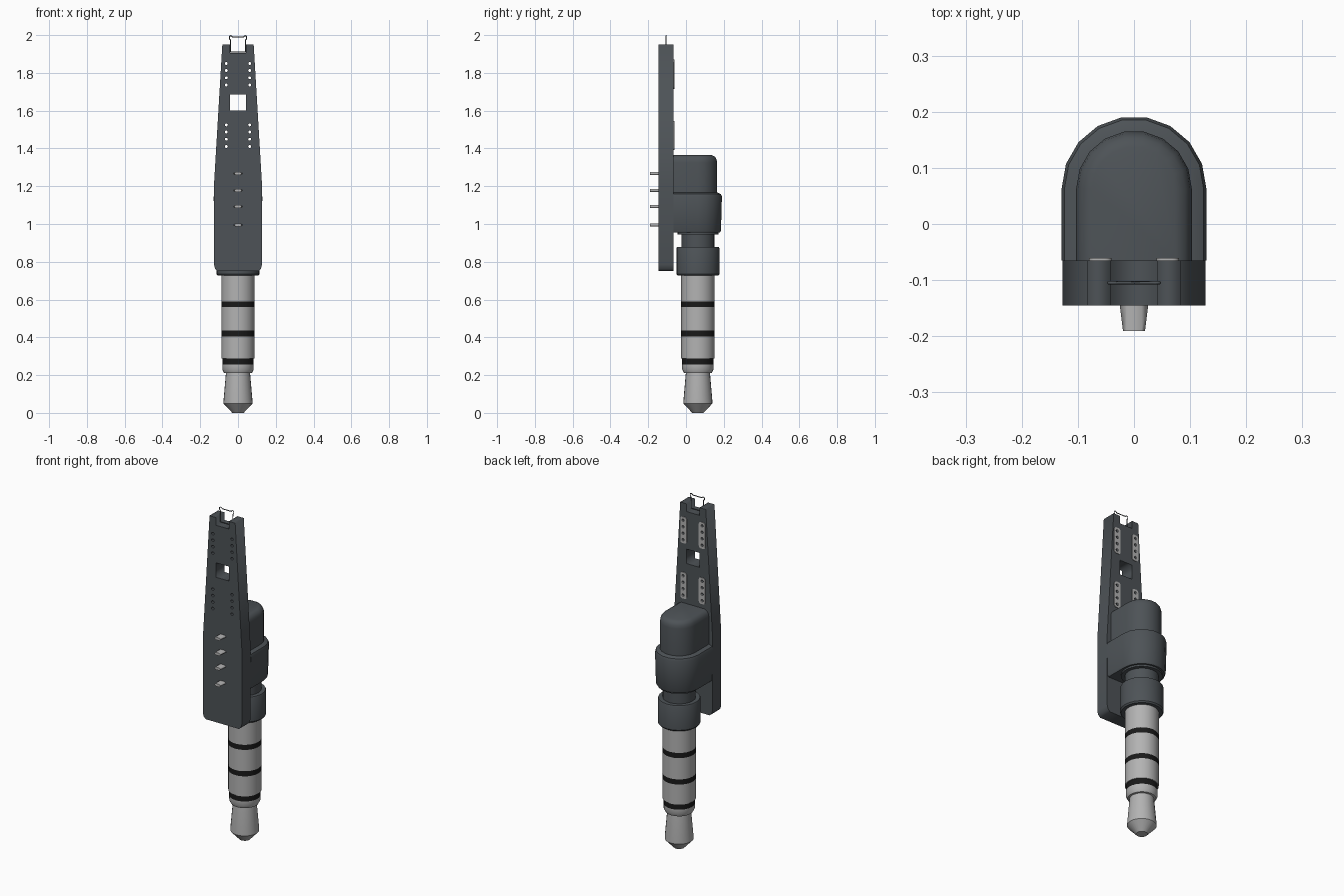
import bpy, bmesh, math
from mathutils import Vector

cube = bpy.data.objects.get("Cube")
if cube:
    bpy.data.objects.remove(cube, do_unlink=True)


def material(name, rgb, rough=0.5):
    m = bpy.data.materials.new(name)
    m.use_nodes = True
    m.diffuse_color = (*rgb, 1)
    bsdf = next(n for n in m.node_tree.nodes if n.type == 'BSDF_PRINCIPLED')
    bsdf.inputs["Base Color"].default_value = (*rgb, 1)
    bsdf.inputs["Roughness"].default_value = rough
    return m


SLATE = material("slate plastic", (0.075, 0.086, 0.095))
METAL = material("light metal", (0.45, 0.45, 0.45))
BLACK = material("black insulator", (0.01, 0.01, 0.01))

AXIS_Y = 0.063        # centre line of the plug
BACK, FRONT = -0.065, -0.145   # faces of the board


def finish(obj, angle=None):
    bpy.ops.object.select_all(action='DESELECT')
    obj.select_set(True)
    bpy.context.view_layer.objects.active = obj
    if angle:
        bpy.ops.object.shade_smooth_by_angle(angle=math.radians(angle))


def circle(r, n=24):
    return [(r * math.cos(math.tau * i / n), AXIS_Y + r * math.sin(math.tau * i / n))
            for i in range(n)]


def arch(r, n=9):
    """Half round towards the back, flat against the board."""
    arc = [(r * math.cos(math.pi * i / n), AXIS_Y + r * math.sin(math.pi * i / n))
           for i in range(n + 1)]
    return arc + [(-r, BACK), (r, BACK)]


def loft(name, profile, section, mats, bands=(), angle=32):
    """Stack sections given as (z, radius); bands get the second material."""
    bm = bmesh.new()
    rings = [[bm.verts.new((x, y, z)) for x, y in section(r)] for z, r in profile]
    for low, high in zip(rings, rings[1:]):
        n = len(low)
        for i in range(n):
            j = (i + 1) % n
            f = bm.faces.new((low[i], low[j], high[j], high[i]))
            mid = f.calc_center_median().z
            f.material_index = int(any(a < mid < b for a, b in bands))
    bm.faces.new(rings[0][::-1])
    bm.faces.new(rings[-1])
    me = bpy.data.meshes.new(name)
    bm.to_mesh(me)
    bm.free()
    for m in mats:
        me.materials.append(m)
    obj = bpy.data.objects.new(name, me)
    bpy.context.collection.objects.link(obj)
    finish(obj, angle)
    return obj


def sheet(name, outlines, y0, y1, mat):
    """Extrude filled x-z outlines, inner ones being holes, from y0 to y1."""
    cu = bpy.data.curves.new(name, 'CURVE')
    cu.dimensions = '2D'
    cu.fill_mode = 'BOTH'
    cu.extrude = abs(y1 - y0) / 2
    for pts in outlines:
        s = cu.splines.new('POLY')
        s.points.add(len(pts) - 1)
        for p, (x, z) in zip(s.points, pts):
            p.co = (x, z, 0, 1)
        s.use_cyclic_u = True
    cu.materials.append(mat)
    obj = bpy.data.objects.new(name, cu)
    obj.location.y = (y0 + y1) / 2
    obj.rotation_euler.x = math.pi / 2
    bpy.context.collection.objects.link(obj)
    finish(obj)
    bpy.ops.object.convert(target='MESH')
    return bpy.context.object


def hole(x, z, r=0.008, n=10):
    return [(x + r * math.cos(math.tau * i / n), z + r * math.sin(math.tau * i / n))
            for i in range(n)]


def rounded(x, z, w, h, r, n=4):
    pts = []
    for k, (sx, sz) in enumerate(((1, 1), (-1, 1), (-1, -1), (1, -1))):
        for i in range(n + 1):
            a = (k + i / n) * math.pi / 2
            pts.append((x + sx * (w - r) + r * math.cos(a), z + sz * (h - r) + r * math.sin(a)))
    return pts


# Plug: tip, contacts and insulating rings
loft("plug_contacts", [
    (0, 0.03), (0.05, 0.077), (0.06, 0.077), (0.21, 0.064), (0.212, 0.074), (0.23, 0.083),
    (0.255, 0.083), (0.287, 0.083), (0.287, 0.0885), (0.405, 0.0885), (0.435, 0.0885),
    (0.56, 0.0885), (0.59, 0.0885), (0.735, 0.0885)],
    circle, [METAL, BLACK], [(0.255, 0.287), (0.405, 0.435), (0.56, 0.59)])

# Plastic collar, neck and flange
loft("collar", [(0.727, 0.108), (0.735, 0.114), (0.872, 0.114), (0.878, 0.111)], circle, [SLATE])
loft("neck", [(0.87, 0.088), (0.965, 0.088)], circle, [SLATE])
loft("neck_flange", [(0.945, 0.108), (0.965, 0.108)], circle, [SLATE])

# Housing behind the board
loft("housing_base", [(0.955, 0.119), (0.965, 0.124), (1.145, 0.129), (1.158, 0.124), (1.166, 0.106)],
     arch, [SLATE], angle=40)
loft("housing_cap", [(1.16, 0.103), (1.325, 0.103), (1.343, 0.1), (1.357, 0.091), (1.365, 0.075)],
     arch, [SLATE], angle=40)

# Board with notch, window and drilled rows
half = [(0.042, 1.905), (0.042, 1.95), (0.083, 1.95), (0.127, 1.21), (0.127, 0.785), (0.121, 0.762), (0.108, 0.75)]
outline = half + [(-x, z) for x, z in reversed(half)]
window = [(-0.042, 1.6), (0.042, 1.6), (0.042, 1.685), (-0.042, 1.685)]
rows = {z: [z + (k - 1.5) * 0.038 for k in range(4)] for z in (1.468, 1.793)}
holes = [hole(sx * 0.062, z) for sx in (1, -1) for row in rows.values() for z in row]
sheet("board", [outline, window] + holes, FRONT, BACK, SLATE)

# Solder pads on the back of the board
for side, sx in (("left", 1), ("right", -1)):
    for level, (z, row) in zip(("lower", "upper"), rows.items()):
        sheet(f"{level}_pad_{side}",
              [rounded(sx * 0.06, z, 0.02, 0.077, 0.012)] + [hole(sx * 0.062, h) for h in row],
              BACK, BACK + 0.004, METAL)

# Contact blades on the front, narrowed at their outer ends
for k, z in enumerate((0.995, 1.092, 1.178, 1.267)):
    blade = [(0.026, z), (0.013, z + 0.008), (-0.013, z + 0.008),
             (-0.026, z), (-0.013, z - 0.008), (0.013, z - 0.008)]
    obj = sheet(f"contact_blade_{k + 1}", [blade], -0.191, FRONT + 0.005, METAL)
    bm = bmesh.new()
    bm.from_mesh(obj.data)
    bmesh.ops.remove_doubles(bm, verts=bm.verts, dist=0.0005)
    outer = max(v.co.z for v in bm.verts)
    ends = [e for e in bm.edges if abs(e.verts[0].co.z - e.verts[1].co.z) > 0.02
            and abs(e.verts[0].co.x) > 0.02]
    for e in ends:
        tip = max(e.verts, key=lambda v: v.co.z)
        tip.co.x *= 0.75
    bm.to_mesh(obj.data)
    bm.free()

# Thin wire loop standing in the notch
wire = bpy.data.curves.new("wire_loop", 'CURVE')
wire.dimensions = '3D'
wire.bevel_depth = 0.003
wire.bevel_resolution = 0
side = [(0.04, 1.91), (0.04, 1.975), (0.046, 1.982), (0.046, 1.993), (0.038, 1.997), (0.028, 1.99)]
path = side + [(-x, z) for x, z in reversed(side)]
s = wire.splines.new('POLY')
s.points.add(len(path) - 1)
for p, (x, z) in zip(s.points, path):
    p.co = (x, (BACK + FRONT) / 2, z, 1)
s.use_cyclic_u = True
wire.materials.append(SLATE)
loop = bpy.data.objects.new("wire_loop", wire)
bpy.context.collection.objects.link(loop)
finish(loop)
bpy.ops.object.convert(target='MESH')
